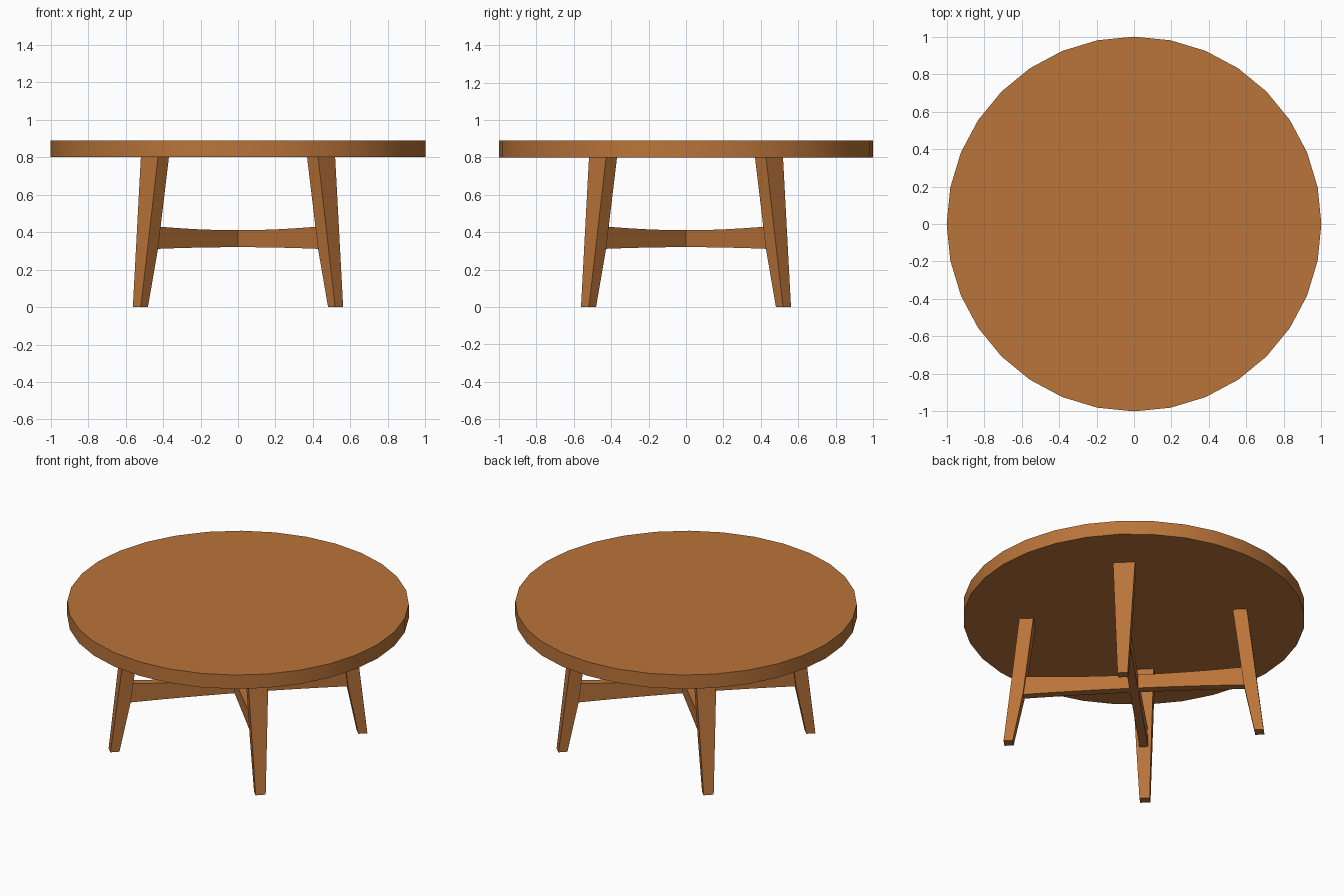
import bpy, bmesh, math
from mathutils import Matrix

if "Cube" in bpy.data.objects:
    bpy.data.objects.remove(bpy.data.objects["Cube"])

wood = bpy.data.materials.new("warm wood")
wood.diffuse_color = (0.49, 0.175, 0.042, 1)
wood.use_nodes = True
wood.node_tree.nodes["Principled BSDF"].inputs["Base Color"].default_value = wood.diffuse_color


def finish(bm, name, matrix=Matrix()):
    bmesh.ops.recalc_face_normals(bm, faces=bm.faces)
    bm.transform(matrix)
    mesh = bpy.data.meshes.new(name)
    bm.to_mesh(mesh)
    bm.free()
    mesh.materials.append(wood)
    obj = bpy.data.objects.new(name, mesh)
    bpy.context.collection.objects.link(obj)
    return obj


def loft(rings, name, matrix):
    """Join four-point rings into a closed bar."""
    bm = bmesh.new()
    loops = [[bm.verts.new(p) for p in ring] for ring in rings]
    for a, b in zip(loops, loops[1:]):
        for i in range(4):
            j = (i + 1) % 4
            bm.faces.new((a[i], a[j], b[j], b[i]))
    bm.faces.new(loops[0])
    bm.faces.new(loops[-1])
    return finish(bm, name, matrix)


def turn(degrees):
    return Matrix.Rotation(math.radians(degrees), 4, 'Z')


# Round top
bm = bmesh.new()
bmesh.ops.create_cone(bm, cap_ends=True, segments=32, radius1=1, radius2=1, depth=0.09)
top = finish(bm, "table_top", Matrix.Translation((0, 0, 0.845)))
bpy.context.view_layer.objects.active = top
top.select_set(True)
bpy.ops.object.shade_smooth_by_angle(angle=math.radians(30))
top.select_set(False)

# Splayed tapering legs: height, inner radius, outer radius, width
sections = [(0, 0.71, 0.764, 0.06), (0.31, 0.648, 0.727, 0.087), (0.80, 0.586, 0.669, 0.129)]
leg_rings = [[(a, -w / 2, z), (b, -w / 2, z), (b, w / 2, z), (a, w / 2, z)]
             for z, a, b, w in sections]
for name, angle in (("back_right_leg", 45), ("back_left_leg", 135),
                    ("front_left_leg", 225), ("front_right_leg", 315)):
    loft(leg_rings, name, turn(angle))

# Crossed stretchers, slimmer toward the middle
t = 0.025
bar_rings = []
for i in range(13):
    u = i / 6 - 1
    x, lo, hi = 0.66 * u, 0.32 - 0.01 * u * u, 0.41 + 0.022 * u * u
    bar_rings.append([(x, -t, lo), (x, t, lo), (x, t, hi), (x, -t, hi)])
for name, angle in (("stretcher_a", 45), ("stretcher_b", 135)):
    loft(bar_rings, name, turn(angle))
